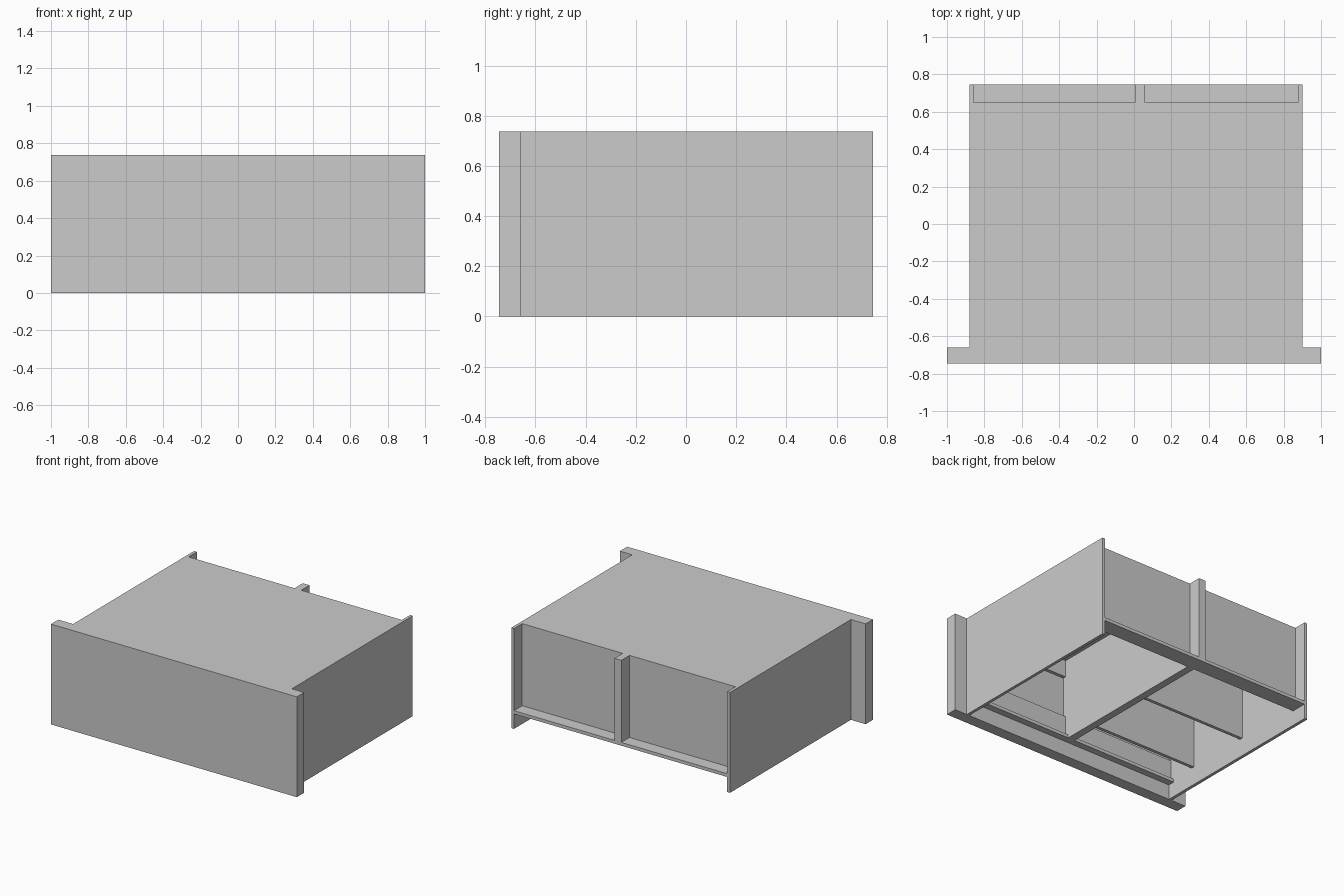
import bpy

if "Cube" in bpy.data.objects:
    bpy.data.objects.remove(bpy.data.objects["Cube"])

H = 0.738          # overall height
T = 0.024          # board thickness
FRONT, BACK = -0.745, 0.745
FRONT_IN, BACK_IN = -0.66, 0.65   # inner face of front, outer face of back panel
LEFT, RIGHT = -0.88, 0.90         # outer faces of the side boards
IN_L, IN_R = -0.857, 0.878        # inner faces of the side boards
SHELF = 0.11                      # underside of the ledges


def board(name, x, y, z):
    """Axis-aligned board given by its (min, max) extents."""
    spans = (x, y, z)
    bpy.ops.mesh.primitive_cube_add(size=1, location=[(a + b) / 2 for a, b in spans])
    ob = bpy.context.object
    ob.name = name
    ob.scale = [b - a for a, b in spans]
    bpy.ops.object.transform_apply(location=False, rotation=False, scale=True)
    return ob


inner = (IN_L, IN_R)

# Outer shell
board("front_panel", (-1, 1), (FRONT, FRONT_IN), (0, H))
board("left_side", (LEFT, IN_L), (FRONT_IN, BACK), (0, H))
board("right_side", (IN_R, RIGHT), (FRONT_IN, BACK), (0, H))
board("top_panel", inner, (FRONT_IN, BACK_IN), (H - T, H))
board("back_panel", inner, (BACK_IN - T, BACK_IN), (SHELF + T, H - T))

# Central divider, projecting past the back panel as a post
board("divider", (0.005, 0.06), (FRONT_IN, BACK), (SHELF, H))

# Narrow ledges at front and back
board("back_ledge", inner, (BACK_IN - T, BACK), (SHELF, SHELF + T))
board("front_ledge", inner, (FRONT_IN, -0.61), (SHELF, SHELF + T))

# Rails along the inside of the front panel
for name, z in (("lower_rail", (SHELF + T, 0.285)), ("upper_rail", (0.59, H - T))):
    board(name, inner, (FRONT_IN, FRONT_IN + T), z)

# Cross partitions in the left bay
for i, y in enumerate((-0.40, 0.10)):
    board(f"partition_{i + 1}", (IN_L, 0.005), (y - T, y), (SHELF + T, H - T))
